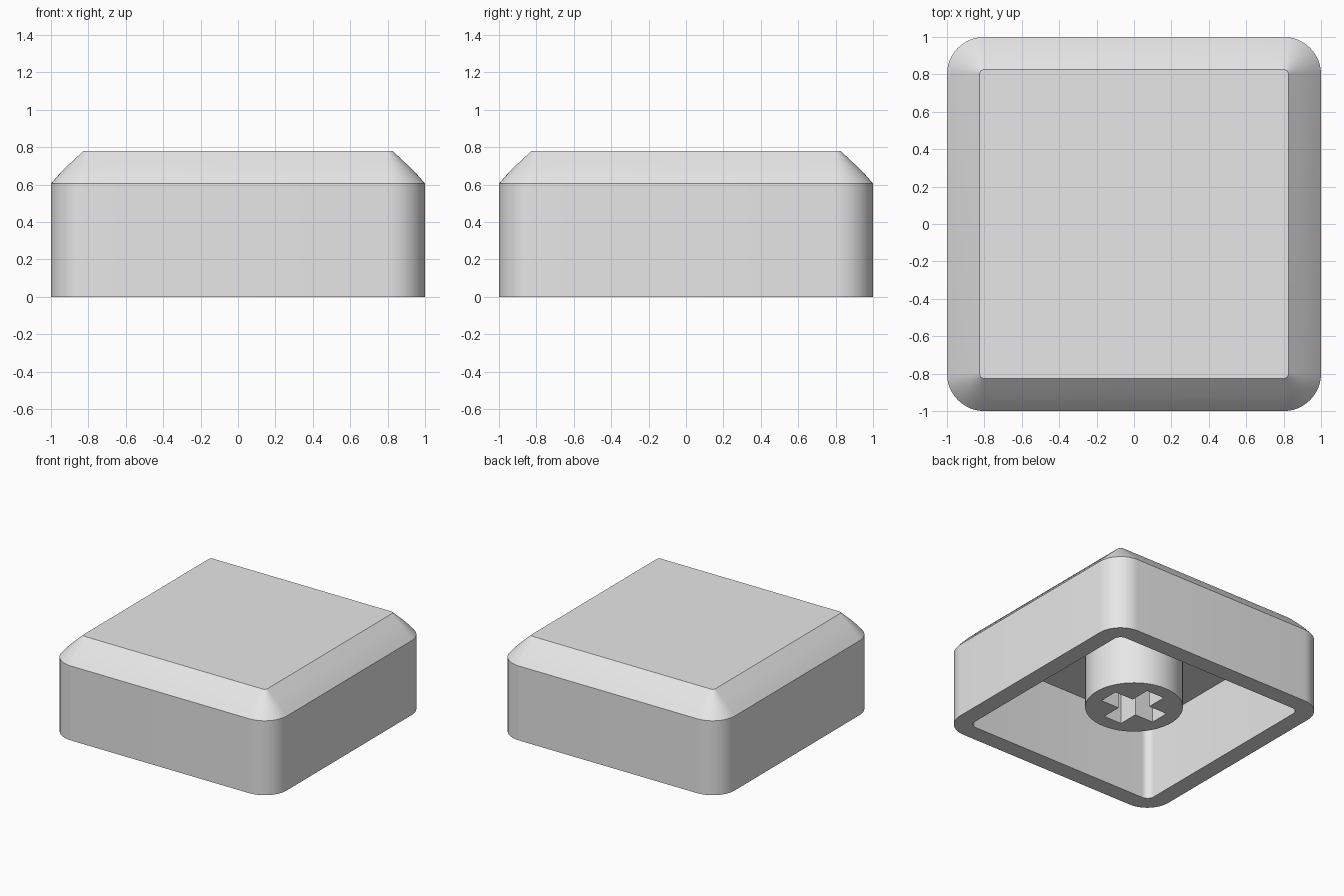
import bpy, bmesh
from math import cos, sin, pi, radians

cube = bpy.data.objects.get("Cube")
if cube:
    bpy.data.objects.remove(cube, do_unlink=True)

grey = bpy.data.materials.new("light grey plastic")
grey.use_nodes = True
colour = (0.8, 0.8, 0.8, 1)
grey.diffuse_color = colour
grey.node_tree.nodes["Principled BSDF"].inputs["Base Color"].default_value = colour


def loft(name, rings):
    """Closed solid through rings of points, capped at both ends."""
    bm = bmesh.new()
    loops = [[bm.verts.new(p) for p in ring] for ring in rings]
    n = len(loops[0])
    for a, b in zip(loops, loops[1:]):
        for i in range(n):
            j = (i + 1) % n
            bm.faces.new((a[i], a[j], b[j], b[i]))
    bm.faces.new(loops[0][::-1])
    bm.faces.new(loops[-1])
    bmesh.ops.recalc_face_normals(bm, faces=bm.faces)
    mesh = bpy.data.meshes.new(name)
    bm.to_mesh(mesh)
    bm.free()
    mesh.materials.append(grey)
    obj = bpy.data.objects.new(name, mesh)
    bpy.context.collection.objects.link(obj)
    return obj


def rounded_ring(centre, radius, z, steps):
    """Rounded square whose corner arcs are centred at (+-centre, +-centre)."""
    points = []
    for corner in range(4):
        mid = pi / 4 + corner * pi / 2
        cx = centre if cos(mid) > 0 else -centre
        cy = centre if sin(mid) > 0 else -centre
        for s in range(steps + 1):
            a = corner * pi / 2 + s / steps * pi / 2
            points.append((cx + radius * cos(a), cy + radius * sin(a), z))
    return points


def smooth(obj):
    bpy.ops.object.select_all(action="DESELECT")
    obj.select_set(True)
    bpy.context.view_layer.objects.active = obj
    bpy.ops.object.shade_smooth_by_angle(angle=radians(25))


# Hollow cap: ceiling, inner wall, rim, outer wall, curved chamfer, top
cap_profile = [(0.06, 0.635), (0.06, 0), (0.2, 0), (0.2, 0.605),
               (0.16, 0.651), (0.115, 0.697), (0.07, 0.739), (0.026, 0.78)]
cap = loft("cap_shell", [rounded_ring(0.8, r, z, 12) for r, z in cap_profile])
smooth(cap)

# Round stem hanging from the ceiling
sides = 64
stem = loft("stem", [[(0.36 * cos(2 * pi * i / sides), 0.36 * sin(2 * pi * i / sides), z)
                      for i in range(sides)] for z in (0.09, 0.65)])

# Cross-shaped socket cut into the stem
arm, half = 0.245, 0.08
quarter = [(arm, -half), (arm, half), (half, half)]
cross = []
for _ in range(4):
    cross += quarter
    quarter = [(-y, x) for x, y in quarter]
cutter = loft("socket_cutter", [[(x, y, z) for x, y in cross] for z in (0, 0.5)])
cutter.hide_render = True

cut = stem.modifiers.new("socket", "BOOLEAN")
cut.operation = "DIFFERENCE"
cut.solver = "EXACT"
cut.object = cutter
bpy.context.view_layer.objects.active = stem
bpy.ops.object.modifier_apply(modifier=cut.name)
bpy.data.objects.remove(cutter, do_unlink=True)
smooth(stem)
